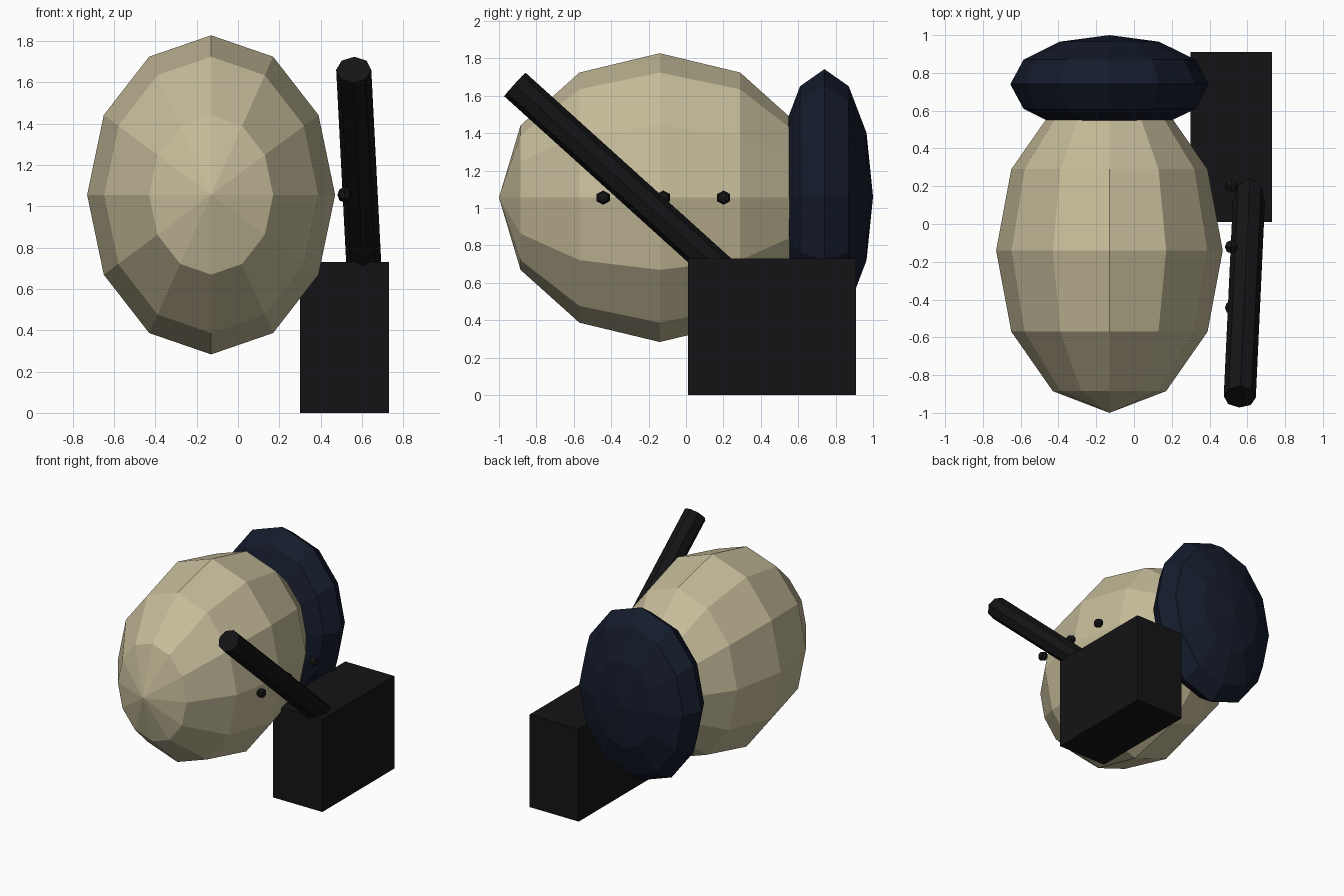
import bpy, bmesh
from mathutils import Matrix, Vector

if "Cube" in bpy.data.objects:
    bpy.data.objects.remove(bpy.data.objects["Cube"])


def material(name, rgb):
    mat = bpy.data.materials.new(name)
    mat.diffuse_color = (*rgb, 1)
    mat.use_nodes = True
    mat.node_tree.nodes["Principled BSDF"].inputs["Base Color"].default_value = mat.diffuse_color
    return mat


CREAM = material("cream", (0.56, 0.50, 0.32))
NAVY = material("navy", (0.007, 0.011, 0.024))
BLACK = material("black", (0.007, 0.007, 0.008))


def finish(name, bm, mat):
    mesh = bpy.data.meshes.new(name)
    bm.to_mesh(mesh)
    bm.free()
    mesh.materials.append(mat)
    obj = bpy.data.objects.new(name, mesh)
    bpy.context.collection.objects.link(obj)
    return obj


def ellipsoid(name, centre, radii, axis, segments, rings, mat):
    """Flat-faced ellipsoid whose poles lie along the given axis."""
    bm = bmesh.new()
    turn = Matrix.Rotation(1.5707963, 4, 'X' if axis == 'Y' else 'Y')
    bmesh.ops.create_uvsphere(bm, u_segments=segments, v_segments=rings, radius=1)
    if axis == 'X':
        # put two equator corners on the y axis
        bm.transform(Matrix.Rotation(1.5707963, 4, 'Z'))
    bm.transform(Matrix.Translation(centre) @ Matrix.Diagonal((*radii, 1)) @ turn)
    return finish(name, bm, mat)


def rod(name, start, end, radius, sides, mat):
    a, b = Vector(start), Vector(end)
    bm = bmesh.new()
    bmesh.ops.create_cone(bm, cap_ends=True, segments=sides,
                          radius1=radius, radius2=radius, depth=(b - a).length)
    turn = (b - a).to_track_quat('Z', 'Y').to_matrix().to_4x4()
    bm.transform(Matrix.Translation((a + b) / 2) @ turn)
    return finish(name, bm, mat)


def box(name, low, high, mat):
    a, b = Vector(low), Vector(high)
    bm = bmesh.new()
    bmesh.ops.create_cube(bm, size=1)
    bm.transform(Matrix.Translation((a + b) / 2) @ Matrix.Diagonal((*(b - a), 1)))
    return finish(name, bm, mat)


# Large rounded body and the flattened cap at its back
ellipsoid("body", (-0.13, -0.14, 1.055), (0.60, 0.86, 0.772), 'Y', 12, 6, CREAM)
ellipsoid("back_cap", (-0.13, 0.74, 1.06), (0.525, 0.26, 0.682), 'Y', 12, 6, NAVY)

# Side box with the slanted lever rising out of it
box("side_box", (0.30, 0.01, 0.0), (0.73, 0.91, 0.73), BLACK)
rod("lever", (0.56, -0.915, 1.66), (0.612, 0.20, 0.653), 0.085, 8, BLACK)

# Row of small buttons along the side
for i in range(3):
    ellipsoid(f"button_{i + 1}", (0.515, -0.443 + i * 0.322, 1.055),
              (0.034, 0.041, 0.038), 'X', 6, 4, BLACK)
